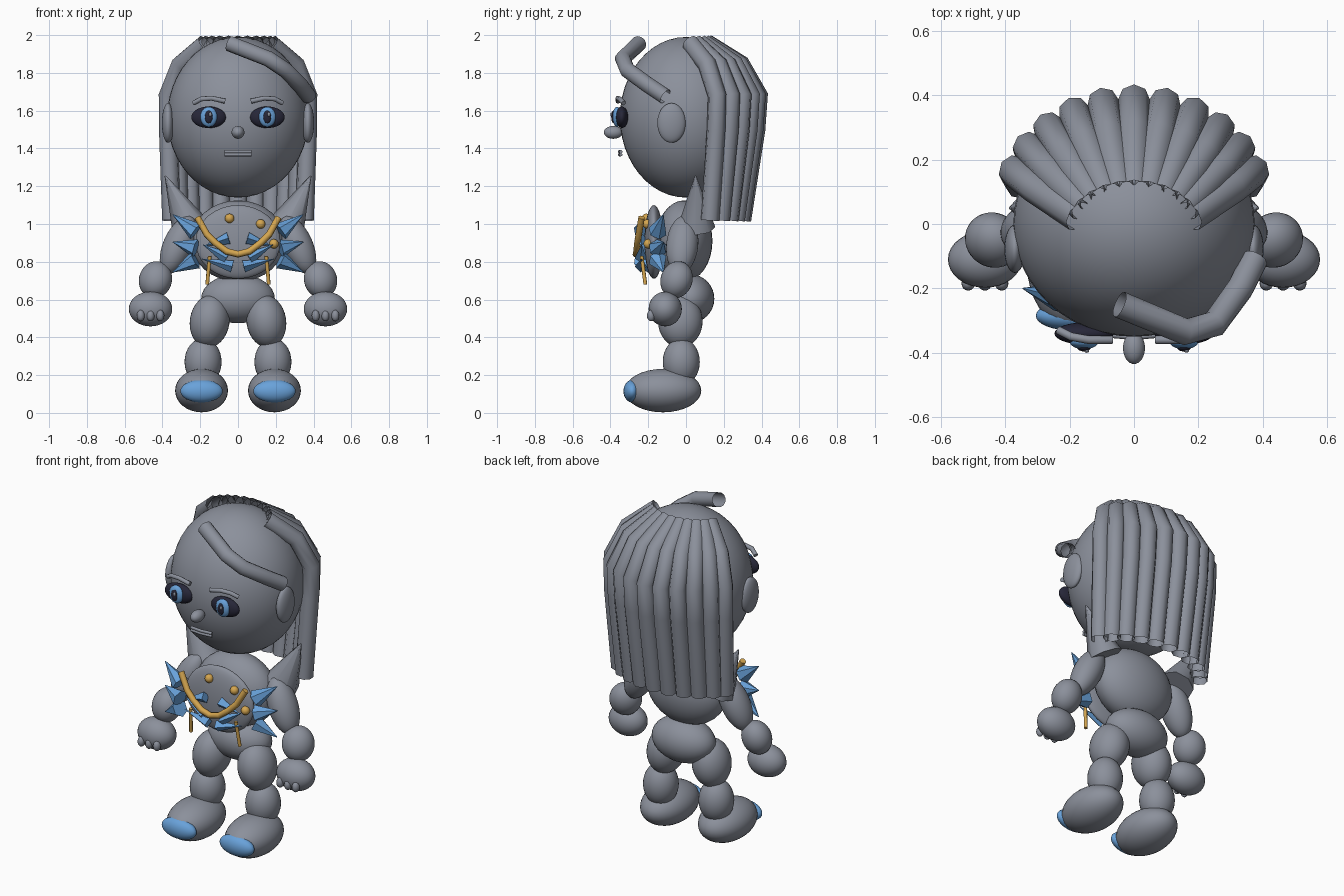
import bpy
from math import sin, cos, radians
from mathutils import Vector

if "Cube" in bpy.data.objects:
    bpy.data.objects.remove(bpy.data.objects["Cube"], do_unlink=True)


def material(name, rgb):
    m = bpy.data.materials.new(name)
    m.use_nodes = True
    m.diffuse_color = (*rgb, 1)
    m.node_tree.nodes["Principled BSDF"].inputs["Base Color"].default_value = (*rgb, 1)
    return m


GREY = material("slate grey", (0.26, 0.28, 0.33))
BLUE = material("sky blue", (0.14, 0.36, 0.70))
GOLD = material("gold", (0.66, 0.38, 0.08))
DARK = material("dark navy", (0.02, 0.02, 0.04))


def finish(name, mat, angle=40):
    ob = bpy.context.object
    ob.name = name
    ob.data.materials.append(mat)
    bpy.ops.object.shade_smooth_by_angle(angle=radians(angle))
    return ob


def ball(name, loc, size, mat=GREY, axis=(0, 0, 1), seg=32):
    """Ellipsoid with its local z along axis."""
    bpy.ops.mesh.primitive_uv_sphere_add(segments=seg, ring_count=seg // 2, location=loc)
    ob = bpy.context.object
    ob.scale = size
    ob.rotation_euler = Vector(axis).to_track_quat("Z", "Y").to_euler()
    return finish(name, mat)


def spike(name, base, tip, radius, mat, sides=6):
    """Cone from the centre of its base to its tip."""
    a, b = Vector(base), Vector(tip)
    bpy.ops.mesh.primitive_cone_add(vertices=sides, radius1=radius, radius2=radius * 0.04,
                                    depth=(b - a).length, location=(a + b) / 2)
    bpy.context.object.rotation_euler = (b - a).to_track_quat("Z", "Y").to_euler()
    return finish(name, mat, 65 if sides > 6 else 30)


def tube(name, points, radius, mat=GREY, caps=True, res=2):
    cu = bpy.data.curves.new(name, "CURVE")
    cu.dimensions = "3D"
    cu.bevel_depth = radius
    cu.bevel_resolution = res
    cu.use_fill_caps = caps
    sp = cu.splines.new("POLY")
    sp.points.add(len(points) - 1)
    for p, co in zip(sp.points, points):
        p.co = (*co, 1)
    cu.materials.append(mat)
    ob = bpy.data.objects.new(name, cu)
    bpy.context.collection.objects.link(ob)
    return ob


# Head and face
ball("head", (0, 0, 1.565), (0.375, 0.35, 0.425), seg=48)
ball("nose", (0, -0.385, 1.485), (0.034, 0.05, 0.034))
for z in (1.383, 1.367):
    tube("lip", [(-0.07, -0.345, z), (0, -0.352, z), (0.07, -0.345, z)], 0.009)

# Body
ball("torso", (0, -0.01, 0.91), (0.25, 0.15, 0.215))
ball("hips", (0, 0.02, 0.605), (0.195, 0.13, 0.13))
ball("chest_plate", (0, -0.17, 0.905), (0.225, 0.05, 0.195))

for s, side in ((1, "left"), (-1, "right")):
    # Ears, eyes and brows
    ball(side + "_ear", (s * 0.37, -0.077, 1.535), (0.033, 0.075, 0.105))
    ex = s * 0.155
    ball(side + "_eye", (ex, -0.34, 1.565), (0.092, 0.034, 0.057), DARK)
    ball(side + "_iris", (ex, -0.365, 1.567), (0.045, 0.024, 0.053), BLUE)
    ball(side + "_pupil", (ex, -0.384, 1.567), (0.021, 0.012, 0.034), DARK, seg=16)
    ball(side + "_eye_glint", (ex + 0.008, -0.394, 1.58), (0.008, 0.006, 0.011), GREY, seg=12)
    tube(side + "_brow", [(s * 0.235, -0.33, 1.64), (s * 0.195, -0.35, 1.662),
                          (s * 0.14, -0.36, 1.666), (s * 0.068, -0.36, 1.65)], 0.013)

    # Arms and hands
    ball(side + "_upper_arm", (s * 0.315, -0.02, 0.89), (0.085, 0.08, 0.165), axis=(s * -0.45, 0.1, 1))
    ball(side + "_forearm", (s * 0.437, -0.05, 0.705), (0.09, 0.082, 0.1), axis=(s * -0.2, 0.3, 1))
    ball(side + "_hand", (s * 0.463, -0.11, 0.55), (0.115, 0.088, 0.092))
    for dx in (-0.052, 0, 0.052):
        ball(side + "_finger", (s * 0.463 + dx, -0.185, 0.515), (0.021, 0.022, 0.03), seg=16)

    # Legs and feet
    ball(side + "_thigh", (s * 0.15, -0.03, 0.485), (0.118, 0.105, 0.14), axis=(s * -0.15, 0, 1))
    ball(side + "_shin", (s * 0.185, -0.025, 0.27), (0.098, 0.098, 0.125))
    ball(side + "_foot", (s * 0.193, -0.122, 0.118), (0.14, 0.203, 0.115))
    ball(side + "_toe_cap", (s * 0.193, -0.285, 0.115), (0.112, 0.046, 0.06), BLUE)

    # Shoulder horns
    spike(side + "_shoulder_horn", (s * 0.255, 0.055, 0.985), (s * 0.385, 0.05, 1.255), 0.1, GREY, 8)

    # Crystals beside and across the chest
    y = -0.12 if s > 0 else -0.2
    for z0, z1 in ((0.96, 1.05), (0.87, 0.905), (0.81, 0.745)):
        spike(side + "_side_crystal", (s * 0.225, y - 0.03, z0), (s * 0.345, y, z1), 0.05, BLUE)
    for x0, z0, x1, z1 in ((0.05, 0.925, 0.175, 0.885), (0.06, 0.82, 0.185, 0.89), (0.03, 0.775, 0.19, 0.815)):
        spike(side + "_chest_crystal", (s * x0, -0.24, z0), (s * x1, -0.235, z1), 0.032, BLUE, 4)

    # Hanging gold cords
    tube(side + "_cord", [(s * 0.15, -0.235, 0.83), (s * 0.163, -0.215, 0.68)], 0.01, GOLD)

# Necklace and beads
half = [(0.215, -0.235, 1.035), (0.165, -0.25, 0.945), (0.12, -0.257, 0.9), (0.06, -0.262, 0.855)]
tube("necklace", [(-x, y, z) for x, y, z in half] + [(0, -0.265, 0.84)] + half[::-1], 0.018, GOLD)
for x, y, z in ((-0.045, -0.21, 1.03), (0.12, -0.205, 1.0), (0.19, -0.2, 0.895)):
    ball("bead", (x, y, z), (0.025, 0.025, 0.025), GOLD, seg=16)

# Long back hair: a fan of open tubes falling from the crown
for i in range(-5, 6):
    a = radians(14 * i)
    sx, cy = sin(a), cos(a)
    tube("hair_strand", [(0.185 * sx, -0.02 + 0.13 * cy, 1.955),
                         (0.325 * sx, 0.02 + 0.27 * cy, 1.845),
                         (0.395 * sx, 0.05 + 0.335 * cy, 1.68),
                         (0.393 * sx, 0.05 + 0.32 * cy, 1.50),
                         (0.375 * sx, 0.04 + 0.255 * cy, 1.02)], 0.05, caps=False)

# Front fringe lock
tube("fringe", [(-0.045, -0.25, 1.955), (0.16, -0.335, 1.875), (0.25, -0.31, 1.815),
                (0.33, -0.2, 1.735), (0.375, -0.11, 1.675)], 0.042, caps=False, res=4)
